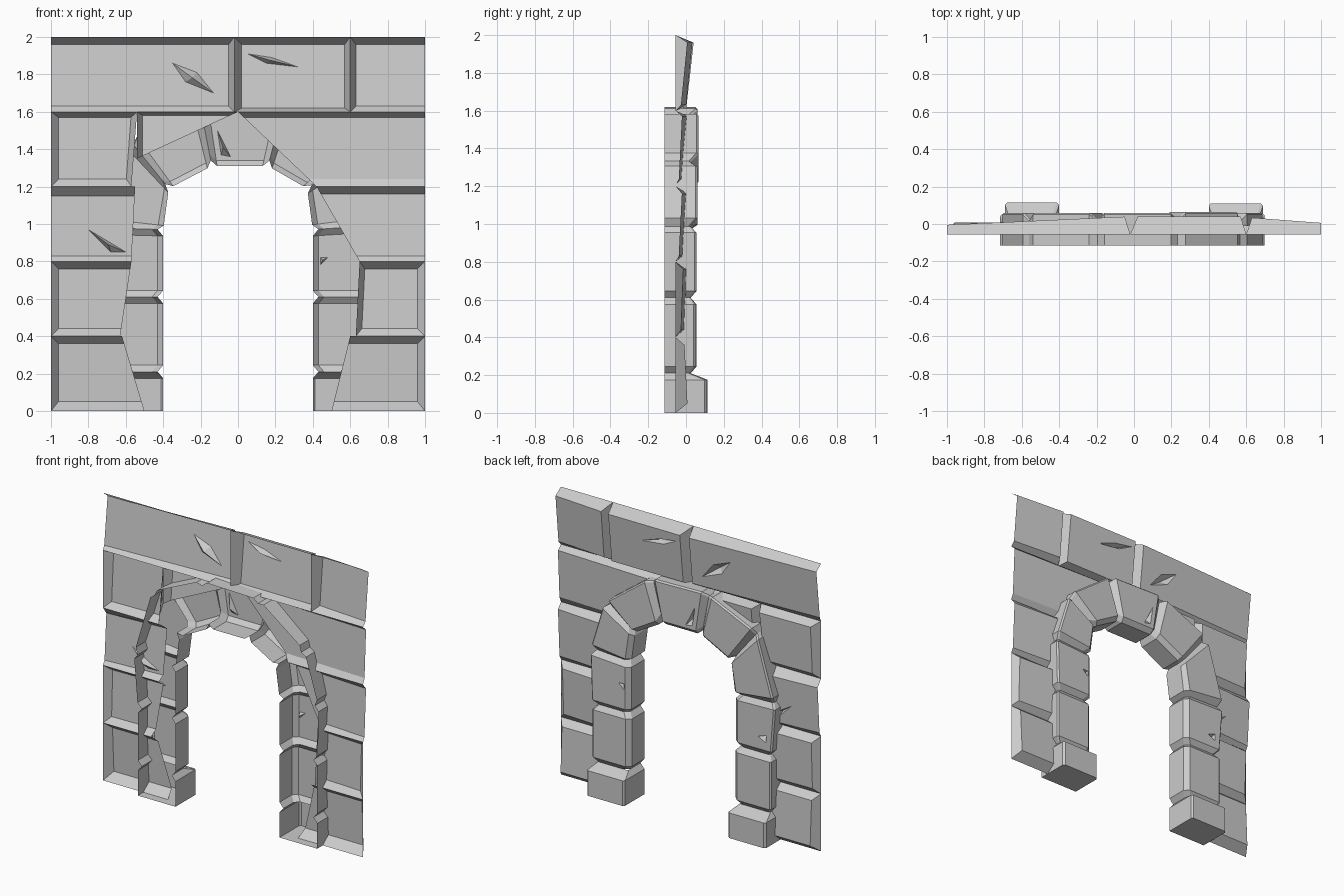
import bpy, bmesh
from mathutils import Vector

cube = bpy.data.objects.get("Cube")
if cube:
    bpy.data.objects.remove(cube)

stone_mat = bpy.data.materials.new("grey_stone")
stone_mat.use_nodes = True
GREY = (0.6, 0.6, 0.6, 1)
stone_mat.diffuse_color = GREY
stone_mat.node_tree.nodes["Principled BSDF"].inputs["Base Color"].default_value = GREY

JOINT_Y = -0.055    # depth of the joints between wall blocks
FRONT_Y = -0.115    # open rim of the arch stones


def finish(bm, name):
    """Orient the shell so that its carved side faces +y, then link it."""
    bmesh.ops.recalc_face_normals(bm, faces=bm.faces)
    bm.normal_update()
    if sum(f.normal.y * f.calc_area() for f in bm.faces) < 0:
        bmesh.ops.reverse_faces(bm, faces=bm.faces)
    mesh = bpy.data.meshes.new(name)
    bm.to_mesh(mesh)
    bm.free()
    mesh.materials.append(stone_mat)
    bpy.context.collection.objects.link(bpy.data.objects.new(name, mesh))


def loop_edges(bm, verts):
    pairs = zip(verts, verts[1:] + verts[:1])
    return [bm.edges.get(p) or bm.edges.new(p) for p in pairs]


def carved_face(bm, verts, crack, y_at, depth=0.04):
    """Fill a flat face, leaving a pointed pit where it is cracked."""
    if not crack:
        bm.faces.new(verts)
        return
    rim = [bm.verts.new((x, y_at(x, z), z)) for x, z in crack]
    bmesh.ops.triangle_fill(bm, edges=loop_edges(bm, verts) + loop_edges(bm, rim),
                            use_beauty=True, normal=(0, 1, 0))
    middle = sum((v.co for v in rim), Vector()) / len(rim)
    pit = bm.verts.new(middle - Vector((0, depth, 0)))
    for a, b in zip(rim, rim[1:] + rim[:1]):
        bm.faces.new((a, b, pit))


def inset(points, widths):
    """Offset every edge of a convex outline by its own width."""
    lines = []
    for i, p in enumerate(points):
        d = (points[(i + 1) % len(points)] - p).normalized()
        n = Vector((-d.y, d.x))
        lines.append((n, n.dot(p) + widths[i]))
    result = []
    for i in range(len(points)):
        (n, c), (m, e) = lines[i - 1], lines[i]
        det = n.x * m.y - n.y * m.x
        result.append(Vector(((c * m.y - e * n.y) / det, (n.x * e - m.x * c) / det)))
    return result


def wall_block(name, outline, widths, y_low, y_high, drop=0, crack=None):
    """Bevelled block face, leaning from low to high and sinking by drop at the wall's end."""
    bm = bmesh.new()
    points = [Vector(p) for p in outline]
    z0, z1 = min(p.y for p in points), max(p.y for p in points)
    x0, x1 = min(abs(p.x) for p in points), max(abs(p.x) for p in points)

    def y_at(x, z):
        lean = (y_high - y_low) * (z - z0) / (z1 - z0)
        return y_low + lean - drop * (abs(x) - x0) / (x1 - x0)

    outer = [bm.verts.new((p.x, JOINT_Y, p.y)) for p in points]
    inner = [bm.verts.new((p.x, y_at(p.x, p.y), p.y)) for p in inset(points, widths)]
    for i, width in enumerate(widths):
        j = (i + 1) % len(points)
        if width:
            bm.faces.new((outer[i], outer[j], inner[j], inner[i]))
    carved_face(bm, inner, crack, y_at)
    loose = [v for v in bm.verts if not v.link_faces]
    bmesh.ops.delete(bm, geom=loose, context='VERTS')
    finish(bm, name)


def arch_stone(name, start, end, depth, base=None, crack=None):
    """Open-fronted shell between two joints; each joint is (inner, outer)."""
    bm = bmesh.new()
    a, b = [[Vector(p) for p in joint] for joint in (start, end)]
    t = 0.07 / ((a[0] + a[1]) - (b[0] + b[1])).length
    c_in, c_out = (0.012, 0.012) if base else (0.03, 0.01)

    def section(s, shrink, y):
        p, q = a[0].lerp(b[0], s), a[1].lerp(b[1], s)
        d = (q - p).normalized()
        p, q = p + d * shrink, q - d * shrink
        profile = [(p, FRONT_Y), (p, y - c_in), (p + d * c_in, y),
                   (q - d * c_out, y), (q, y - c_out), (q, FRONT_Y)]
        return [bm.verts.new((v.x, h, v.y)) for v, h in profile]

    rows = [section(0, 0, depth)] if base == "start" else [section(0, 0.03, 0.025), section(t, 0, depth)]
    if base == "end":
        rows.append(section(1, 0, depth))
    else:
        rows += [section(1 - t, 0, depth), section(1, 0.03, 0.025)]
    main = 0 if base == "start" else 1
    for r in range(len(rows) - 1):
        for i in range(5):
            quad = [rows[r][i], rows[r][i + 1], rows[r + 1][i + 1], rows[r + 1][i]]
            carved_face(bm, quad, crack if (r, i) == (main, 2) else None, lambda x, z: depth)
    if base:
        bm.faces.new(rows[0] if base == "start" else rows[-1])
    finish(bm, name)


# Wall blocks on the right-hand side (-x), bottom to top
wall_block("right_wall_block_1", [(-1, 0), (-.5, 0), (-.62, .4), (-1, .4)], (.05, 0, .04, .04), .01, -.01)
wall_block("right_wall_block_2", [(-1, .4), (-.63, .4), (-.57, .8), (-1, .8)], (.04, 0, .04, .04), -.01, .005, .01)
wall_block("right_wall_block_3", [(-1, .8), (-.57, .8), (-.55, 1.2), (-1, 1.2)], (.03, 0, .05, 0),
           -.01, .015, .03, [(-.8, .97), (-.68, .85), (-.6, .85)])
wall_block("right_wall_block_4", [(-1, 1.2), (-.57, 1.2), (-.54, 1.6), (-1, 1.6)], (.04, .03, .03, .04),
           -.01, .015, .01)

# Wall blocks on the left-hand side (+x)
wall_block("left_wall_block_1", [(.5, 0), (1, 0), (1, .4), (.6, .4)], (.05, .04, .04, 0), .01, -.01)
wall_block("left_wall_block_2", [(.63, .4), (1, .4), (1, .8), (.65, .8)], (.04, .04, .04, .03), -.01, .005, .02)
wall_block("left_wall_block_3", [(.65, .8), (1, .8), (1, 1.2), (.42, 1.2)], (.03, 0, .04, 0), -.005, .015, .035)
wall_block("left_wall_block_4", [(0, 1.6), (.42, 1.2), (1, 1.2), (1, 1.6)], (0, .04, 0, .03), -.005, .015, .035)
wall_block("spandrel_block", [(-.54, 1.35), (0, 1.6), (-.54, 1.6)], (0, .02, .03), -.01, .015)

# Top course with its two chipped blocks
wall_block("right_top_block", [(-1, 1.6), (-.02, 1.6), (-.02, 2), (-1, 2)], (.03, .03, .04, 0), 0, .045, .045,
           [(-.35, 1.86), (-.28, 1.76), (-.13, 1.7), (-.22, 1.81)])
wall_block("middle_top_block", [(-.02, 1.6), (.6, 1.6), (.6, 2), (-.02, 2)], (.02, .03, .04, .04), 0, .045, 0,
           [(.05, 1.91), (.15, 1.86), (.32, 1.84), (.18, 1.89)])
wall_block("left_top_block", [(.6, 1.6), (1, 1.6), (1, 2), (.6, 2)], (.03, 0, .04, .03), 0, .04, .03)

# Joints round the arch, from the -x foot over the crown to the +x foot
jamb = [((.4, 0), (.69, 0)), ((.4, .21), (.69, .21)), ((.4, .61), (.69, .61))]
joints = [tuple((-x, z) for x, z in j) for j in jamb]
joints += [((-.4, .97), (-.72, .98)), ((-.37, 1.19), (-.58, 1.45)), ((-.14, 1.31), (-.2, 1.62)),
           ((.16, 1.31), (.24, 1.61)), ((.37, 1.19), (.59, 1.35)), ((.4, .97), (.7, .99))]
joints += jamb[::-1]

# Arch stones: name, depth and optional chip
stones = [("right_base_stone", .115, None),
          ("right_lower_jamb", .055, None),
          ("right_upper_jamb", .05, [(-.65, .75), (-.59, .73), (-.65, .7)]),
          ("right_springer", .06, None),
          ("right_arch_stone", .06, None),
          ("keystone", .06, [(-.11, 1.5), (-.09, 1.37), (-.04, 1.36)]),
          ("left_arch_stone", .065, None),
          ("left_springer", .06, None),
          ("left_upper_jamb", .055, [(.44, .82), (.44, .78), (.48, .82)]),
          ("left_lower_jamb", .05, None),
          ("left_base_stone", .11, None)]
for i, (name, depth, crack) in enumerate(stones):
    base = {0: "start", len(stones) - 1: "end"}.get(i)
    arch_stone(name, joints[i], joints[i + 1], depth, base, crack)
